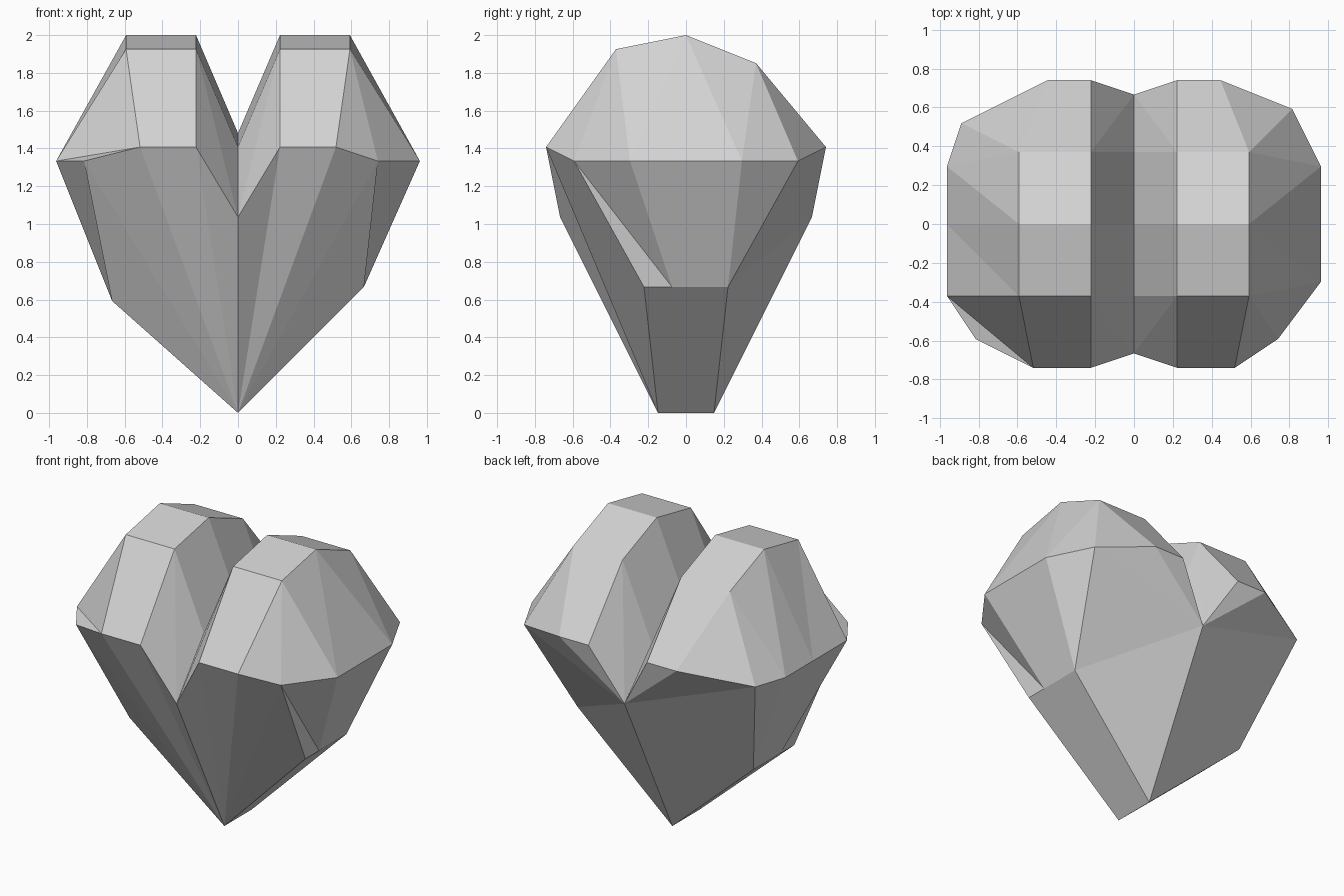
import bpy
import bmesh

cube = bpy.data.objects.get("Cube")
if cube:
    bpy.data.objects.remove(cube)

UNIT = 2 / 27  # the heart sits on a whole-number lattice

bm = bmesh.new()


def face(*points):
    bm.faces.new([bm.verts.new([c * UNIT for c in p]) for p in points])


def fan(hub, points):
    for a, b in zip(points, points[1:]):
        face(hub, a, b)


def strip(top, low, steps):
    """Triangulate between two rows; each step advances along top (t) or low (b)."""
    i = j = 0
    for step in steps:
        if step == "t":
            face(top[i], low[j], top[i + 1])
            i += 1
        else:
            face(top[i], low[j], low[j + 1])
            j += 1


def lobe(side, rim, ankle_z, lip, lower_steps):
    def at(x, y, z):
        return (side * x, y, z)

    # ridge over the top, from front to back, and the cleft beside it
    ridge = [(-10, 19), (-5, 26), (0, 27), (5, 25), (10, 19)]
    inner = [at(3, y, z) for y, z in ridge]
    outer = [at(x, y, z) for x, (y, z) in zip((7, 8, 8, 8, 6), ridge)]
    cleft = [at(0, y, z - 7) for y, z in ridge]
    cleft[0], cleft[-1] = at(0, -9, 14), at(0, 9, 14)
    for k in range(len(ridge) - 1):
        face(inner[k], outer[k], outer[k + 1], inner[k + 1])
    strip(cleft, inner, "btbttbtb")

    # shoulder, from the ridge down to the widest rim
    rim = [at(x, y, 18) for x, y in rim]
    toe_front, toe_back = outer[0], outer[-1]
    shoulder = [toe_front] + rim + [toe_back]
    if lip:
        face(toe_front, rim[0], rim[1])
        shoulder.remove(rim[0])
    strip(outer[1:-1], shoulder, "bbtbtbb")

    # flanks, from the rim down to the ankle and the pointed keel
    ankle = [at(9, y, ankle_z) for y in (-3, -1, 3)]
    keel = [at(0, -2, 0), at(0, 2, 0)]
    upper = [cleft[0], inner[0], toe_front] + rim + [cleft[-1]]
    strip(upper, [keel[0]] + ankle + [keel[1]], lower_steps)
    fan(cleft[-1], [rim[-1], toe_back, inner[-1]])

    # sloping underside
    face(keel[0], *ankle, keel[1])


lobe(1, [(10, -8), (13, -4), (13, 4), (11, 8)], 9, False, "tttbbttbttb")
lobe(-1, [(11, -8), (13, -5), (13, 0), (13, 4), (12, 7)], 8, True, "tttbbtttbttb")

# weld the two lobes into one closed, flat-faced body
bmesh.ops.remove_doubles(bm, verts=bm.verts[:], dist=UNIT / 100)
bmesh.ops.recalc_face_normals(bm, faces=bm.faces[:])

mesh = bpy.data.meshes.new("heart")
bm.to_mesh(mesh)
bm.free()
heart = bpy.data.objects.new("heart", mesh)
bpy.context.collection.objects.link(heart)

# plain grey
grey = bpy.data.materials.new("light_grey")
grey.use_nodes = True
colour = (0.65, 0.65, 0.65, 1)
grey.diffuse_color = colour
for node in grey.node_tree.nodes:
    if node.type == "BSDF_PRINCIPLED":
        node.inputs["Base Color"].default_value = colour
mesh.materials.append(grey)
